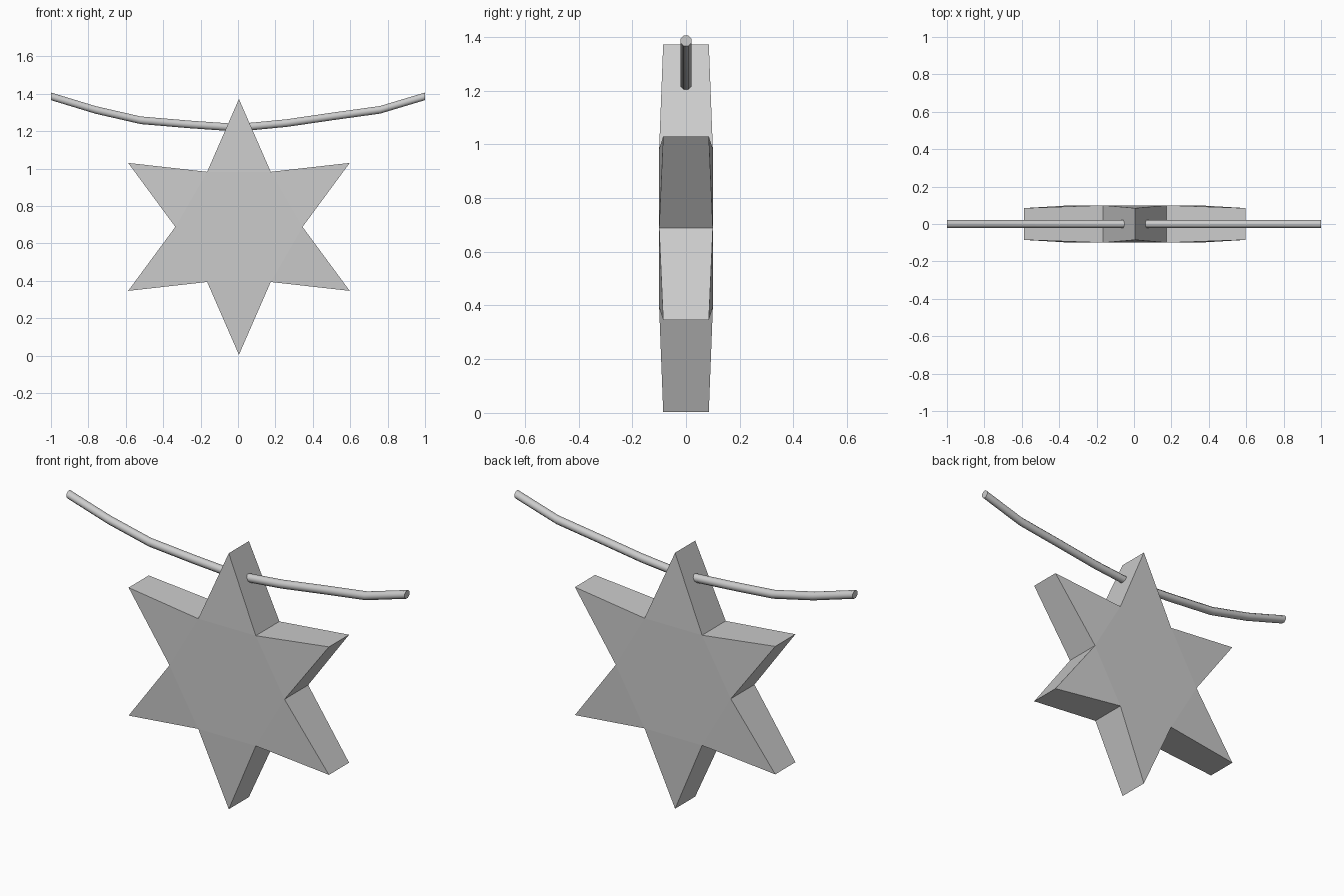
import bpy, bmesh
from math import sin, cos, pi

if "Cube" in bpy.data.objects:
    bpy.data.objects.remove(bpy.data.objects["Cube"])


def make_object(name, bm):
    bmesh.ops.recalc_face_normals(bm, faces=bm.faces[:])
    mesh = bpy.data.meshes.new(name)
    bm.to_mesh(mesh)
    bm.free()
    obj = bpy.data.objects.new(name, mesh)
    bpy.context.collection.objects.link(obj)
    return obj


# Six-pointed star: flat hexagon core, points thinning slightly to the tips
CX, CZ = 0.005, 0.688
bm = bmesh.new()
sides = []
for s in (-1, 1):
    ring = []
    for i in range(12):
        r, depth = (0.684, 0.085) if i % 2 == 0 else (0.34, 0.1)
        a = i * pi / 6
        ring.append(bm.verts.new((CX + r * sin(a), s * depth, CZ + r * cos(a))))
    bm.faces.new(ring[1::2])
    for i in range(0, 12, 2):
        bm.faces.new((ring[i - 1], ring[i], ring[i + 1]))
    sides.append(ring)
front, back = sides
for i in range(12):
    bm.faces.new((front[i - 1], front[i], back[i], back[i - 1]))
make_object("star", bm)

# Sagging string running through the top point, with upright cut ends
PATH = [(-1, 1.386), (-0.76, 1.313), (-0.52, 1.258), (-0.26, 1.236), (0, 1.218),
        (0.26, 1.243), (0.5, 1.278), (0.76, 1.314), (1, 1.386)]
SIDES, RADIUS = 8, 0.022
bm = bmesh.new()
rings = [[bm.verts.new((x, RADIUS * cos((k + 0.5) * 2 * pi / SIDES),
                        z + RADIUS * sin((k + 0.5) * 2 * pi / SIDES)))
          for k in range(SIDES)] for x, z in PATH]
for a, b in zip(rings, rings[1:]):
    for k in range(SIDES):
        bm.faces.new((a[k - 1], a[k], b[k], b[k - 1]))
bm.faces.new(rings[0])
bm.faces.new(rings[-1])
string = make_object("string", bm)
bpy.context.view_layer.objects.active = string
string.select_set(True)
bpy.ops.object.shade_smooth_by_angle(angle=pi / 3.5)
